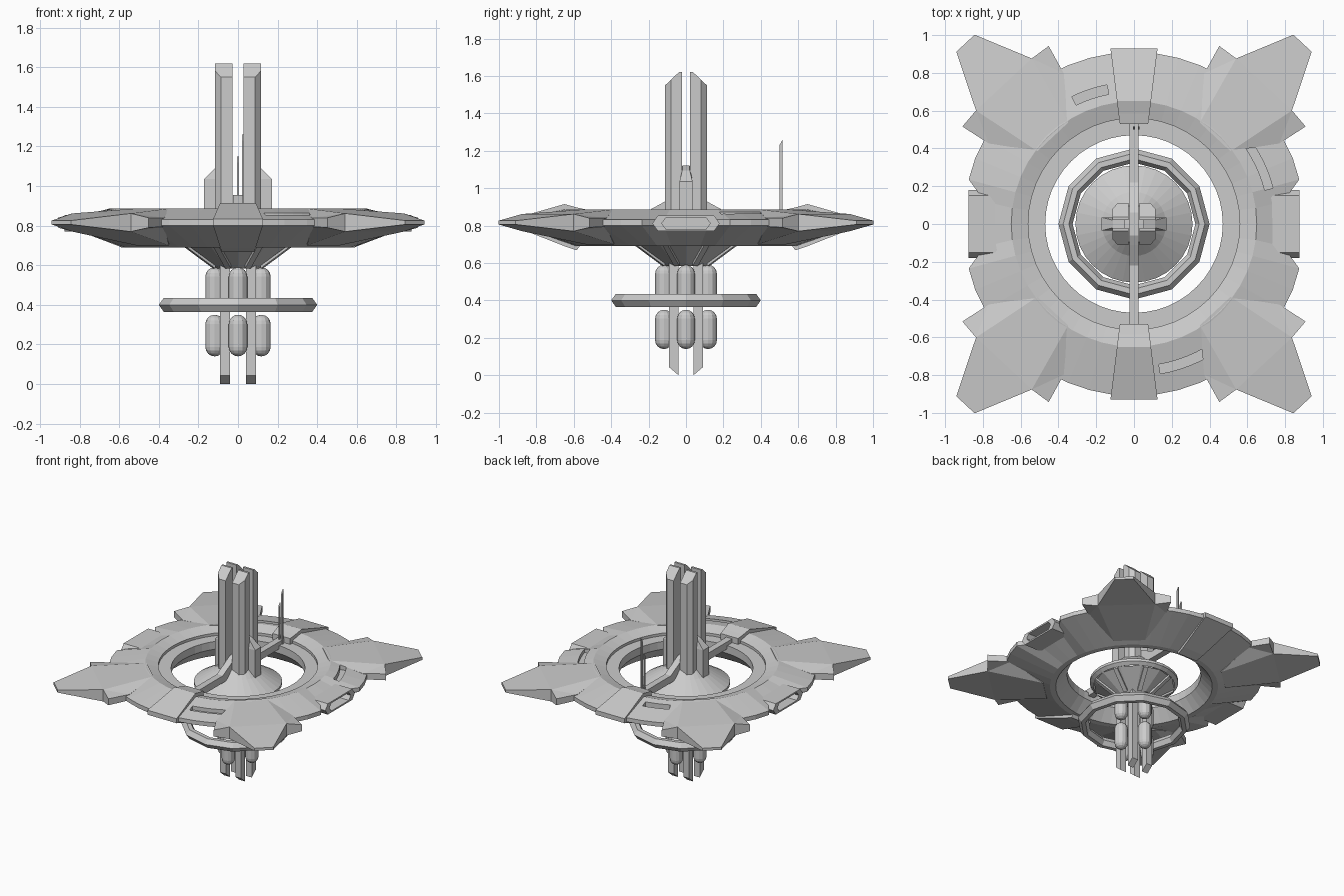
import bpy, bmesh
from math import sin, cos, pi, radians

if "Cube" in bpy.data.objects:
    bpy.data.objects.remove(bpy.data.objects["Cube"])


def mesh(name, verts, faces):
    me = bpy.data.meshes.new(name)
    me.from_pydata(verts, [], faces)
    bm = bmesh.new()
    bm.from_mesh(me)
    bmesh.ops.remove_doubles(bm, verts=bm.verts, dist=1e-5)
    bmesh.ops.recalc_face_normals(bm, faces=bm.faces)
    bm.to_mesh(me)
    bm.free()
    ob = bpy.data.objects.new(name, me)
    bpy.context.collection.objects.link(ob)
    return ob


def loft(name, loops):
    """Skin equal-length loops and cap both ends."""
    n = len(loops[0])
    verts = [v for l in loops for v in l]
    faces = [(k*n+i, k*n+(i+1) % n, (k+1)*n+(i+1) % n, (k+1)*n+i)
             for k in range(len(loops)-1) for i in range(n)]
    faces += [tuple(range(n)), tuple(range(len(verts)-n, len(verts)))]
    return mesh(name, verts, faces)


def lathe(name, prof, n, closed=False, cx=0, cy=0, adjust=None):
    m = len(prof)
    verts = []
    for i in range(n):
        a = 2*pi*i/n
        for r, z in prof:
            x, y = r*cos(a), r*sin(a)
            if adjust:
                x, y = adjust(x, y)
            verts.append((cx+x, cy+y, z))
    faces = [(i*m+j, (i+1) % n*m+j, (i+1) % n*m+(j+1) % m, i*m+(j+1) % m)
             for i in range(n) for j in range(m if closed else m-1)]
    return mesh(name, verts, faces)


def polar(a, r, z):
    return (r*cos(radians(a)), r*sin(radians(a)), z)


# main disc, flattened on both x sides and notched where the docks sit
def flatten(x, y):
    lim = .79 if abs(y) < .15 else .875
    return max(-lim, min(lim, x)), y


disc = lathe("main_disc", [(.91, .832), (.65, .887), (.56, .86), (.56, .84), (.47, .84),
                           (.47, .78), (.55, .69), (.59, .69), (.91, .80)],
             48, True, adjust=flatten)

# curved slots sunk into the top of the disc
for k, (a0, a1, r0, r1) in enumerate([(101, 116, .70, .75), (14.5, 37, .715, .76), (-80, -57, .755, .805)]):
    loops = []
    for i in range(7):
        a = a0+(a1-a0)*i/6
        loops.append([polar(a, r0, .835), polar(a, r1, .835), polar(a, r1, .95), polar(a, r0, .95)])
    cutter = loft("slot_cutter_%d" % k, loops)
    cutter.hide_render = True
    cutter.hide_viewport = True
    mod = disc.modifiers.new("slot", 'BOOLEAN')
    mod.operation = 'DIFFERENCE'
    mod.solver = 'EXACT'
    mod.object = cutter

# four pointed corner wings with side tabs
half = [(10, .64, .887, .70), (18, .88, .84, .795), (17.4, 1.045, .84, .79),
        (11.3, 1.03, .862, .77), (2.9, 1.31, .826, .806)]
outline = half + [(-a, r, t, b) for a, r, t, b in reversed(half)]
for sx in (1, -1):
    for sy in (1, -1):
        vs = []
        for lev in (2, 3):
            for p in outline:
                x, y, z = polar(47+p[0], p[1], p[lev])
                vs.append((sx*x, sy*y, z))
        n = len(outline)
        fs = []
        for o in (0, n):
            fs += [(o, o+1, o+3), (o+1, o+2, o+3), (o, o+3, o+6, o+9),
                   (o+3, o+4, o+5, o+6), (o+6, o+8, o+9), (o+6, o+7, o+8)]
        fs += [(i, (i+1) % n, n+(i+1) % n, n+i) for i in range(n)]
        mesh("corner_wing", vs, fs)

# front and back hatch blocks
for s in (1, -1):
    rows = [(.53, .075, .885, .74), (.585, .082, .897, .668), (.65, .09, .915, .69), (.93, .125, .835, .80)]
    loft("hatch_block", [[(-w, s*y, b), (w, s*y, b), (w, s*y, t), (-w, s*y, t)]
                         for y, w, t, b in rows])

# side docks: hexagonal frames with a recessed back
for s in (1, -1):
    def hexa(x, k):
        return [(s*x, y*k, .812+z*k) for y, z in
                ((-.18, 0), (-.15, -.042), (.15, -.042), (.18, 0), (.15, .042), (-.15, .042))]
    loft("side_dock", [hexa(.70, 1), hexa(.875, 1), hexa(.875, .72), hexa(.80, .72)])

# central hub: shallow cone on top, inverted cone below
lathe("hub", [(0, .90), (.10, .89), (.17, .825), (.31, .74), (.31, .72), (.285, .70)], 32)
lathe("hub_underside", [(.285, .70), (.11, .585), (0, .585)], 12)
for k in range(8):
    a = 22.5+45*k

    def rib(r, z):
        return [polar(a-1.8/r*.5, r, z), polar(a+1.8/r*.5, r, z),
                polar(a+1.8/r*.5, r, z-.02), polar(a-1.8/r*.5, r, z-.02)]
    loft("hub_rib", [rib(.285, .71), rib(.13, .603)])

# four tower pillars with slanted tips, and narrower legs underneath
for sx in (1, -1):
    for sy in (1, -1):
        sec = [(.028, .022), (.115, .022), (.115, .038), (.115, .08), (.085, .112), (.028, .112), (.028, .038)]

        def top(y):
            return 1.62-max(0, y-.038)*.95
        v = [(sx*x, sy*y, .70) for x, y in sec] + [(sx*x, sy*y, top(y)) for x, y in sec]
        n = len(sec)
        f = [(i, (i+1) % n, n+(i+1) % n, n+i) for i in range(n)]
        f += [tuple(range(n)), (n, n+1, n+2, n+6), (n+2, n+3, n+4, n+5, n+6)]
        mesh("tower_pillar", v, f)
        leg = [(.04, .04), (.09, .04), (.09, .09), (.04, .09)]
        loft("lower_leg", [[(sx*x, sy*y, (y-.04)*.85) for x, y in leg],
                           [(sx*x, sy*y, .72) for x, y in leg]])

# buttresses either side of the tower
for s in (1, -1):
    loft("tower_buttress", [
        [(s*x, y, .80) for x, y in ((.05, -.035), (.172, -.035), (.172, .035), (.05, .035))],
        [(s*x, y, 1.035) for x, y in ((.05, -.035), (.172, -.035), (.172, .035), (.05, .035))],
        [(s*x, y, z) for x, y, z in ((.05, -.02, 1.12), (.112, -.02, 1.095), (.112, .02, 1.095), (.05, .02, 1.12))]])

# walkway spanning the opening, rising at the tower
walk = [(-.56, .87), (-.22, .87), (-.11, .93), (-.06, .955), (.06, .955), (.11, .93), (.22, .87), (.56, .87)]
loft("walkway", [[(-.025, y, .815), (.025, y, .815), (.025, y, t), (-.025, y, t)] for y, t in walk])

# two antennas at the back
for x, h in ((0, 1.15), (.025, 1.26)):
    loft("antenna", [[(x+dx, .508+dy, z if dy < 0 else z2) for dx, dy in
                      ((-.005, -.008), (.005, -.008), (.005, .008), (-.005, .008))]
                     for z, z2 in ((.83, .83), (h-.03, h))])

# lower twelve-sided ring
lathe("lower_ring", [(.40, .40), (.375, .435), (.345, .435), (.325, .40), (.345, .365), (.375, .365)], 12, True)

# two tiers of capsule tanks in a cross
for z0, z1 in ((.14, .35), (.38, .59)):
    prof = [(.047*sin(t*pi/8), z0+.047*(1-cos(t*pi/8))) for t in range(5)]
    prof += [(r, z0+z1-z) for r, z in reversed(prof)]
    for cx, cy in ((.118, 0), (-.118, 0), (0, .118), (0, -.118)):
        tank = lathe("capsule_tank", prof, 12, cx=cx, cy=cy)
